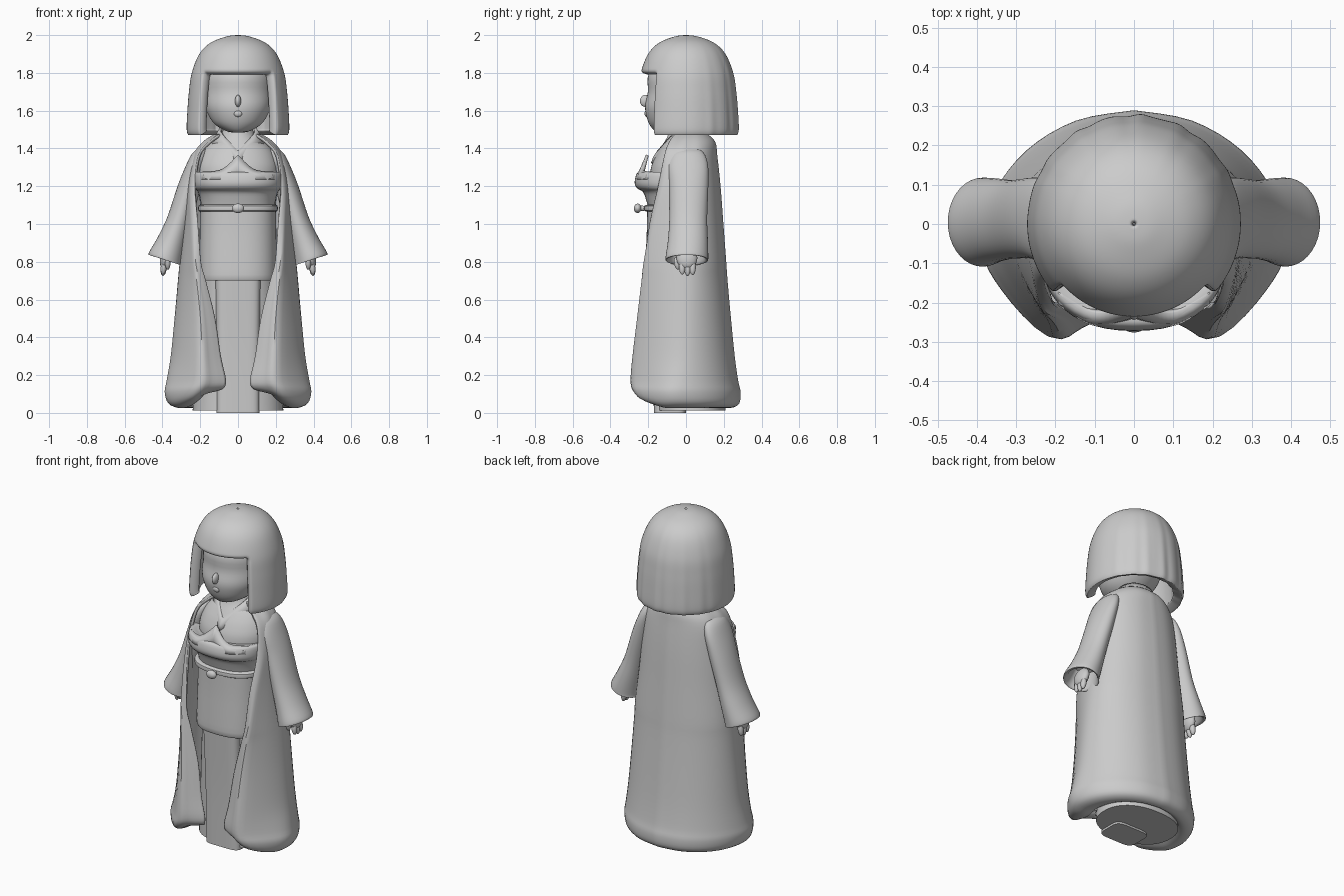
import bpy, bmesh
from math import sin, cos, pi, radians, copysign
from mathutils import Vector

if "Cube" in bpy.data.objects:
    bpy.data.objects.remove(bpy.data.objects["Cube"])


def spline(pts, k):
    """Catmull-Rom through tuples of any length, k steps per span."""
    if k < 2:
        return [tuple(p) for p in pts]
    out, n = [], len(pts)
    for i in range(n - 1):
        a, b, c, d = pts[max(i - 1, 0)], pts[i], pts[i + 1], pts[min(i + 2, n - 1)]
        for s in range(k):
            t = s / k
            out.append(tuple(0.5 * (2 * q + (r - p) * t + (2 * p - 5 * q + 4 * r - u) * t * t
                                    + (3 * q - p - 3 * r + u) * t ** 3)
                             for p, q, r, u in zip(a, b, c, d)))
    return out + [tuple(pts[-1])]


def grid(name, rows, closed=False, cap=False, skip=None, thick=0, offset=0, subdiv=0, mirror=False):
    """Mesh from rows of points; optional caps, skipped cells, thickness."""
    bm = bmesh.new()
    vs = [[bm.verts.new(p) for p in r] for r in rows]
    n = len(rows[0])
    for i in range(len(rows) - 1):
        for j in range(n if closed else n - 1):
            if skip and skip(i, j):
                continue
            q = (j + 1) % n
            bm.faces.new((vs[i][j], vs[i][q], vs[i + 1][q], vs[i + 1][j]))
    if cap:
        bm.faces.new(vs[0])
        bm.faces.new(vs[-1])
    bmesh.ops.delete(bm, geom=[v for v in bm.verts if not v.link_faces], context='VERTS')
    bmesh.ops.recalc_face_normals(bm, faces=bm.faces)
    me = bpy.data.meshes.new(name)
    bm.to_mesh(me)
    bm.free()
    ob = bpy.data.objects.new(name, me)
    bpy.context.collection.objects.link(ob)
    if mirror:
        ob.modifiers.new("mirror", 'MIRROR')
    if thick:
        m = ob.modifiers.new("thickness", 'SOLIDIFY')
        m.thickness, m.offset = thick, offset
    if subdiv:
        m = ob.modifiers.new("smooth", 'SUBSURF')
        m.levels = m.render_levels = subdiv
    return ob


def loft(name, rings, k=4, n=48, power=2.0):
    """Closed body from rings (z, half width, front y, back y)."""
    rows = []
    for z, rx, yf, yb in spline(rings, k):
        row = []
        for j in range(n):
            a = 2 * pi * j / n
            s, c = sin(a), cos(a)
            row.append((rx * copysign(abs(s) ** (2 / power), s),
                        (yf + yb) / 2 + (yb - yf) / 2 * copysign(abs(c) ** (2 / power), c), z))
        rows.append(row)
    return grid(name, rows, closed=True, cap=True)


def ball(name, loc, size, rot=(0, 0, 0)):
    bpy.ops.mesh.primitive_uv_sphere_add(segments=24, ring_count=16, radius=1, location=loc, rotation=rot)
    ob = bpy.context.object
    ob.name, ob.scale = name, size
    return ob


# Head and face
loft("head", [(1.485, .03, -.14, -.04), (1.495, .07, -.168, 0), (1.53, .125, -.195, .05),
              (1.58, .158, -.212, .1), (1.63, .175, -.216, .13), (1.7, .178, -.202, .15),
              (1.8, .17, -.195, .15), (1.9, .1, -.1, .1)])
ball("nose", (0, -.214, 1.652), (.016, .03, .032), (radians(-12), 0, 0))
ball("mouth", (0, -.208, 1.585), (.022, .012, .018))

# Bob hair: one helmet shell with the face opening left out
N, FACE = 90, 12
profile = spline([(2.0, .004), (1.993, .06), (1.96, .145), (1.9, .205), (1.8, .245), (1.7, .26),
                  (1.6, .268), (1.5, .272), (1.468, .262)], 5)
hair_rows = []
for z, r in profile:
    row = []
    for j in range(N):
        a = 2 * pi * j / N
        back = max(0, -cos(a)) * min(1, (2 - z) * 2.2)
        rr = r * (1 + .012 * back * (sin(19 * a) + .5 * sin(31 * a)))
        row.append((rr * sin(a), -rr * cos(a) * (.98 if cos(a) > 0 else 1.02), z))
    hair_rows.append(row)
fringe = min(range(len(profile)), key=lambda i: abs(profile[i][0] - 1.8))
grid("hair", hair_rows, closed=True, thick=.055, offset=-1, subdiv=1,
     skip=lambda i, j: i >= fringe and (j < FACE or j >= N - FACE))

# Neck, chest and wrapped waist
loft("neck_and_chest", [(1.1, .2, -.19, .15), (1.27, .215, -.19, .14), (1.35, .2, -.165, .13),
                        (1.41, .165, -.13, .12), (1.46, .1, -.1, .1), (1.52, .07, -.08, .07)])
loft("waist_wrap", [(.7, .2, -.2, .16), (.71, .205, -.217, .16), (.8, .205, -.215, .16),
                    (.95, .203, -.208, .16), (1.1, .2, -.205, .15)], k=3, power=2.5)
loft("sash", [(1.09, .195, -.2, .12), (1.13, .2, -.212, .12), (1.17, .212, -.228, .12),
              (1.19, .228, -.26, .12), (1.22, .235, -.272, .12), (1.265, .235, -.262, .12),
              (1.275, .225, -.24, .12), (1.265, .2, -.2, .1)], k=3, power=2.3)
loft("sash_cord", [(1.065, .2, -.205, .1), (1.072, .21, -.222, .1), (1.095, .21, -.222, .1),
                   (1.102, .2, -.205, .1)], k=2, power=2.4)
ball("cord_stalk", (0, -.235, 1.083), (.014, .03, .014))
ball("cord_knot", (0, -.256, 1.083), (.032, .02, .025))

# Folded scarf tucked in the sash top, peaked at the centre
scarf = [(0, 1.365, -.205), (.035, 1.325, -.215), (.075, 1.29, -.222), (.12, 1.275, -.215), (.19, 1.27, -.17)]
half = [[(x, y, z), (x, y - .025, (z + 1.24) / 2), (x, y - .03, 1.235)] for x, z, y in spline(scarf, 4)]
grid("scarf", half, thick=.016, mirror=True)

# Crossed collar band
collar = spline([(0, .1, 1.48), (.075, .075, 1.48), (.11, 0, 1.47), (.085, -.08, 1.435), (0, -.165, 1.355)], 6)
grid("collar", [[(x * 1.25, y * 1.08, z - .035), (x, y, z), (x * .85, y * .88, z + .03)]
                for x, y, z in collar], thick=.016, mirror=True)

# Under-skirt with raised front panel
loft("skirt", [(.012, .24, -.155, .21), (.3, .225, -.16, .2), (.74, .195, -.175, .17)], k=4, power=2.3)
loft("skirt_front_panel", [(0, .115, -.17, 0), (.35, .115, -.178, 0), (.72, .12, -.195, 0)], k=4, power=5)

# Long open coat: z, back y, side x, side y, corner x, corner y, lapel x, lapel y, lapel lift
levels = [(1.47, .11, .115, .03, .105, -.02, .095, -.055, 0),
          (1.43, .148, .175, .02, .165, -.05, .15, -.085, 0),
          (1.36, .158, .222, .02, .222, -.07, .205, -.11, 0),
          (1.2, .175, .25, .01, .25, -.11, .225, -.14, 0),
          (1.0, .19, .275, 0, .245, -.165, .212, -.185, 0),
          (.8, .205, .3, 0, .235, -.205, .2, -.205, 0),
          (.7, .212, .31, -.01, .225, -.22, .175, -.205, 0),
          (.5, .23, .328, -.02, .212, -.245, .125, -.205, 0),
          (.3, .25, .348, -.03, .205, -.27, .095, -.215, 0),
          (.17, .268, .37, -.05, .205, -.281, .068, -.22, .01),
          (.11, .281, .38, -.06, .225, -.272, .075, -.215, .03),
          (.055, .275, .362, -.05, .24, -.24, .105, -.195, .07),
          (.035, .24, .31, -.03, .23, -.19, .14, -.17, .085),
          (.05, .215, .255, -.02, .2, -.165, .14, -.155, .085)]
coat_rows = []
for z, yb, xs, ys, xc, yc, xe, ye, lift in spline(levels, 4):
    pts = [(xs * sin(a), ys + (yb - ys) * cos(a), z) for a in (0, pi / 8, pi / 4, 3 * pi / 8, pi / 2)]
    pts += [(xs * .62 + xc * .38 + .008, ys * .5 + yc * .5, z), (xc, yc, z + lift * .4),
            ((xc + xe) / 2, (yc + ye) / 2 - .008, z + lift * .8), (xe, ye, z + lift)]
    h = spline(pts, 4)
    coat_rows.append([(-x, y, c) for x, y, c in reversed(h)] + h[1:])
grid("coat", coat_rows, thick=.016)

# Flared sleeves with a turned-in cuff: centre x, z, half x, half y, centre y, tilt
sections = spline([(.195, 1.402, .012, .02, .01, -.002), (.203, 1.385, .04, .075, .01, -.012),
                   (.222, 1.32, .058, .105, .01, -.02), (.258, 1.2, .062, .103, .015, 0),
                   (.308, 1.03, .065, .1, .012, .01), (.35, .91, .075, .106, .01, .02),
                   (.383, .825, .088, .113, .005, .025), (.382, .808, .085, .11, .005, .028),
                   (.376, .825, .07, .095, .005, .025), (.35, .91, .05, .08, .01, .02)], 4)
for side, s in (("left", 1), ("right", -1)):
    rows = [[(s * (cx + hx * cos(2 * pi * j / 36)), cy + hy * sin(2 * pi * j / 36),
              z + tilt * cos(2 * pi * j / 36)) for j in range(36)]
            for cx, z, hx, hy, cy, tilt in sections]
    grid(side + "_sleeve", rows, closed=True, cap=True)
    # Hand with fingers and thumb
    ball(side + "_palm", (s * .382, .005, .82), (.03, .055, .06), (0, s * radians(-12), 0))
    for i, (y, z) in enumerate([(-.02, .772), (.008, .765), (.035, .77)]):
        ball(f"{side}_finger_{i}", (s * .393, y, z), (.016, .017, .04), (0, s * radians(-8), 0))
    ball(side + "_thumb", (s * .372, -.048, .79), (.014, .015, .033), (radians(15), 0, 0))

# Smooth shading with crisp folds
bpy.ops.object.select_all(action='SELECT')
bpy.context.view_layer.objects.active = bpy.data.objects["coat"]
bpy.ops.object.shade_smooth_by_angle(angle=radians(40))
